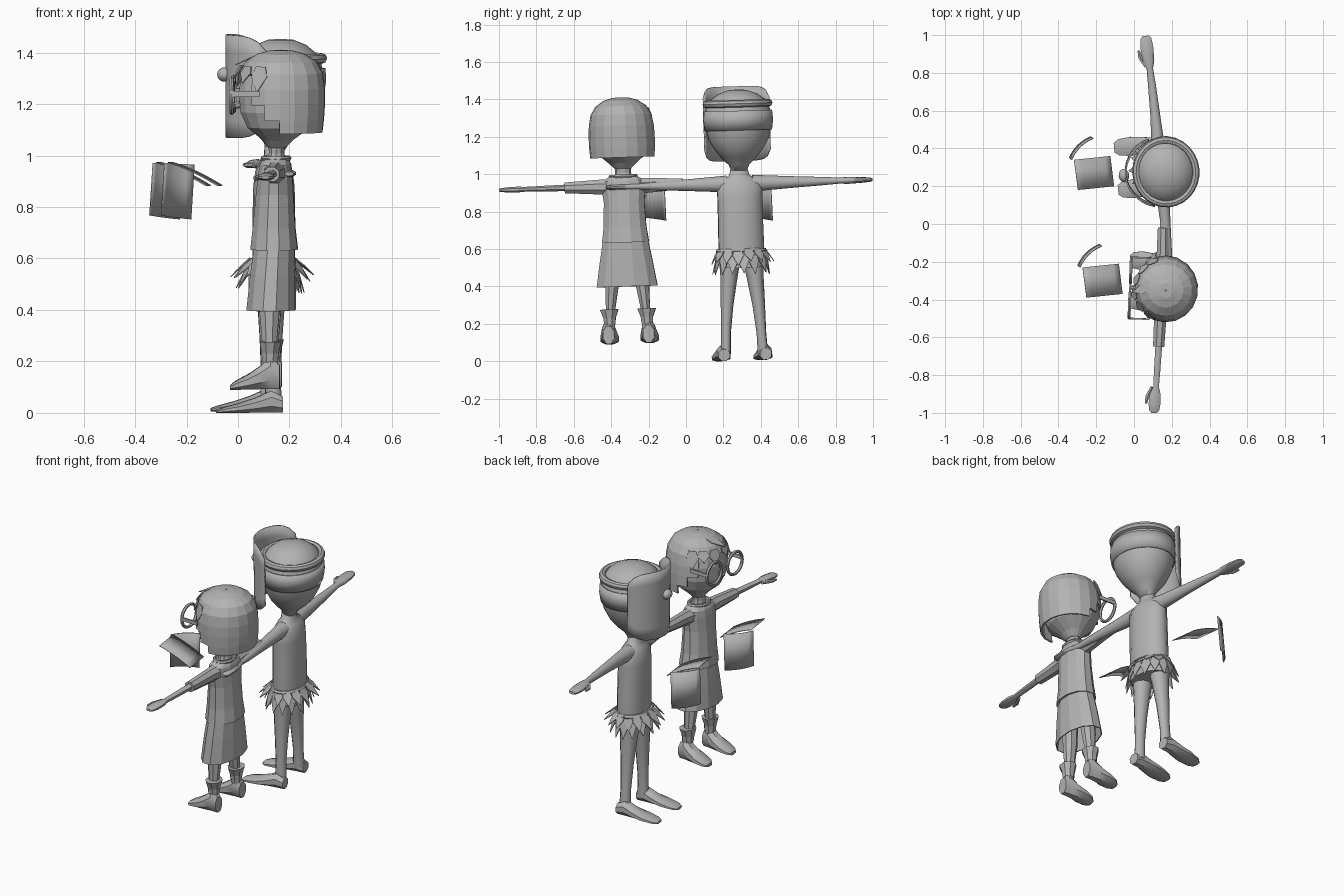
import bpy, bmesh, math, random
from mathutils import Matrix, Vector

if "Cube" in bpy.data.objects:
    bpy.data.objects.remove(bpy.data.objects["Cube"])

random.seed(4)
GREY = bpy.data.materials.new("plain grey")
GREY.diffuse_color = (0.45, 0.45, 0.45, 1)
GREY.use_nodes = True
GREY.node_tree.nodes["Principled BSDF"].inputs["Base Color"].default_value = GREY.diffuse_color
FRAME = Matrix()  # placement of the figure being built


def finish(name, bm, smooth=None, thick=0):
    bmesh.ops.recalc_face_normals(bm, faces=bm.faces)
    bm.transform(FRAME)
    me = bpy.data.meshes.new(name)
    bm.to_mesh(me)
    bm.free()
    me.materials.append(GREY)
    ob = bpy.data.objects.new(name, me)
    bpy.context.collection.objects.link(ob)
    if thick:
        mod = ob.modifiers.new("thickness", 'SOLIDIFY')
        mod.thickness = thick
    if smooth:
        bpy.ops.object.select_all(action='DESELECT')
        ob.select_set(True)
        bpy.context.view_layer.objects.active = ob
        bpy.ops.object.shade_smooth_by_angle(angle=math.radians(smooth))
    return ob


def loft(name, axis, rings, n=12, caps=True, smooth=None, thick=0, keep=None):
    """Elliptical rings (position, centre a, centre b, radius a, radius b) along an axis."""
    order = {'x': (1, 2, 0), 'y': (0, 2, 1), 'z': (0, 1, 2)}[axis]
    bm = bmesh.new()
    rows = []
    for p, ca, cb, ra, rb in rings:
        row = []
        for i in range(n):
            t = 2 * math.pi * (i + 0.5) / n
            co = [0, 0, 0]
            for k, v in zip(order, (ca + ra * math.cos(t), cb + rb * math.sin(t), p)):
                co[k] = v
            row.append(bm.verts.new(co))
        rows.append(row)
    for r0, r1 in zip(rows, rows[1:]):
        for i in range(n):
            j = (i + 1) % n
            bm.faces.new((r0[i], r0[j], r1[j], r1[i]))
    if caps:
        bm.faces.new(rows[0])
        bm.faces.new(rows[-1])
    if keep:
        bad = [f for f in bm.faces if not keep(f.calc_center_median())]
        bmesh.ops.delete(bm, geom=bad, context='FACES')
    return finish(name, bm, smooth, thick)


def ring(name, centre, rx, ry, r, normal_x=False, n=20, m=6):
    """Elliptical tube ring, flat or facing along x."""
    bm = bmesh.new()
    vs = []
    for i in range(n):
        t = 2 * math.pi * i / n
        for j in range(m):
            u = 2 * math.pi * j / m
            a, b = (rx + r * math.cos(u)) * math.cos(t), (ry + r * math.cos(u)) * math.sin(t)
            c = r * math.sin(u)
            off = Vector((c, a, b)) if normal_x else Vector((a, b, c))
            vs.append(bm.verts.new(Vector(centre) + off))
    for i in range(n):
        for j in range(m):
            k, l = (i + 1) % n, (j + 1) % m
            bm.faces.new((vs[i*m+j], vs[k*m+j], vs[k*m+l], vs[i*m+l]))
    return finish(name, bm, 40)


def box(name, centre, size):
    bm = bmesh.new()
    bmesh.ops.create_cube(bm, size=1, matrix=Matrix.Translation(centre) @ Matrix.Diagonal((*size, 1)))
    return finish(name, bm)


def leaves(name, items):
    """Kite-shaped leaves: (base, tip, half-width direction)."""
    bm = bmesh.new()
    for base, tip, w in items:
        base, tip, w = Vector(base), Vector(tip), Vector(w)
        mid = base.lerp(tip, 0.4)
        v = [bm.verts.new(p) for p in (base - w * 0.6, base + w * 0.6, mid + w, tip, mid - w)]
        bm.faces.new(v)
    return finish(name, bm, thick=0.004)


def panel(name, corners, bow, n=6):
    """Sheet through four corners, bowed between the first and second sides."""
    a, b, c, d = [Vector(p) for p in corners]
    bm = bmesh.new()
    rows = []
    for i in range(n + 1):
        t = i / n
        o = Vector(bow) * 4 * t * (1 - t)
        rows.append([bm.verts.new(a.lerp(b, t) + o), bm.verts.new(d.lerp(c, t) + o)])
    for p, q in zip(rows, rows[1:]):
        bm.faces.new((p[0], q[0], q[1], p[1]))
    return finish(name, bm, 30, 0.004)


def foot(name, y, z, toe, heel, h, w):
    L = heel - toe
    prof = ((0, .15, .5), (.1, .25, .85), (.35, .45, 1), (.6, .7, .85), (.82, 1, .7), (1, .75, .6))
    loft(name, 'x', [(toe + L*t, y, z + h*k/2, w*s, h*k/2) for t, k, s in prof], 8, smooth=35)


def place(x, y, yaw, roll):
    p = Vector((x, y, 0.97))
    return (Matrix.Translation(p) @ Matrix.Rotation(yaw, 4, 'Z') @ Matrix.Rotation(roll, 4, 'X')
            @ Matrix.Translation((-x, 0, -0.97)))


# ---------- tall figure ----------
FRAME = place(0.14, 0.285, 0.095, 0.03)
loft("tall_torso", 'z', [(z, .14, 0, a, b) for z, a, b in (
    (.50, .085, .12), (.60, .083, .124), (.75, .083, .122), (.88, .08, .122), (.94, .072, .125),
    (.975, .055, .09), (.995, .04, .055), (1.05, .036, .04))], 16, smooth=50)
loft("tall_head", 'z', [(z, x, 0, a, b) for z, x, a, b in (
    (1.02, .145, .036, .042), (1.05, .15, .05, .055), (1.09, .158, .09, .095), (1.13, .162, .122, .128),
    (1.19, .165, .15, .162), (1.25, .165, .163, .176), (1.31, .165, .166, .179), (1.36, .165, .158, .17),
    (1.40, .165, .136, .145), (1.43, .165, .1, .105), (1.45, .165, .05, .05), (1.453, .165, .01, .01))],
    24, smooth=60)
ring("head_band", (.168, 0, 1.378), .158, .168, .02, n=28, m=8)
loft("mask_strap", 'z', [(1.235, .165, 0, .167, .181), (1.29, .167, 0, .175, .188), (1.34, .167, 0, .172, .184)],
     24, caps=False, smooth=50, thick=.008)
for s in (-1, 1):
    loft("tall_arm", 'y', [(s*y, x, .95, a, b) for y, x, a, b in (
        (.07, .14, .045, .045), (.14, .14, .036, .04), (.30, .14, .027, .03), (.45, .138, .022, .022),
        (.54, .135, .018, .016), (.58, .132, .032, .019), (.65, .13, .036, .016), (.70, .13, .03, .012),
        (.715, .13, .018, .008))], 10, smooth=50)
    loft("tall_thumb", 'y', [(s*.55, .118, .948, .012, .012), (s*.60, .092, .945, .014, .011),
                             (s*.64, .085, .945, .007, .006)], 6, smooth=50)
    loft("tall_leg", 'z', [(z, .13, s*y, a, b) for z, y, a, b in (
        (.55, .062, .062, .058), (.45, .07, .05, .046), (.30, .085, .038, .034), (.15, .095, .03, .026),
        (.04, .1, .034, .028))], 10, smooth=50)
    foot("tall_foot", s*.112, .002, -.093, .165, .09, .055)
# leaf skirt in two staggered rows
items = []
for row, n in ((0, 15), (1, 15)):
    for i in range(n):
        t = 2 * math.pi * (i + row / 2) / n
        c, s = math.cos(t), math.sin(t)
        k = random.uniform(-.015, .015)
        drop = .475 + .045 * row + k
        items.append(((.135 + .086*c, .125*s, .585 + .015*row),
                      (.135 + (.13 + .025*row + k)*c, (.162 + k)*s, drop), (-s*.024, c*.03, 0)))
leaves("leaf_skirt", items)
ring("skirt_belt", (.138, 0, .59), .086, .126, .012)
# curved mask over the face, with rounded corners and a round nose
bm = bmesh.new()
N, M = 14, 6
grid = []
for i in range(N + 1):
    t = 2 * i / N - 1
    a = math.radians(72) * t
    half = .2 * (1 - .3 * abs(t) ** 6)
    grid.append([bm.verts.new((.155 - .205 * math.cos(a), .188 * math.sin(a), 1.27 + half * (2*j/M - 1)))
                 for j in range(M + 1)])
for i in range(N):
    for j in range(M):
        bm.faces.new((grid[i][j], grid[i+1][j], grid[i+1][j+1], grid[i][j+1]))
finish("face_mask", bm, 50, .008)
bm = bmesh.new()
bmesh.ops.create_uvsphere(bm, u_segments=12, v_segments=8, radius=1,
                          matrix=Matrix.Translation((-.055, 0, 1.315)) @ Matrix.Diagonal((.028, .036, .028, 1)))
finish("mask_nose", bm, 60)

# ---------- short figure ----------
FRAME = place(0.145, -0.335, -0.04, 0.035)
loft("tunic", 'z', [(z, x, 0, a, b) for z, x, a, b in (
    (.635, .14, .095, .13), (.72, .14, .085, .118), (.85, .143, .075, .112), (.93, .145, .068, .122),
    (.965, .146, .062, .115), (.99, .148, .05, .075))], 12)
loft("skirt", 'z', [(.66, .142, 0, .08, .122), (.54, .135, 0, .09, .145), (.40, .128, 0, .098, .168)],
     12, caps=False, thick=.006)
ring("collar", (.148, 0, .99), .05, .068, .01, n=12)
loft("short_neck", 'z', [(.97, .15, 0, .04, .05), (1.01, .15, 0, .031, .042), (1.06, .152, 0, .035, .046)], 10)
loft("short_head", 'z', [(z, x, 0, a, b) for z, x, a, b in (
    (1.03, .152, .034, .045), (1.06, .155, .06, .075), (1.11, .16, .125, .135), (1.17, .16, .152, .158),
    (1.25, .16, .158, .162), (1.33, .16, .145, .145), (1.38, .16, .095, .1), (1.395, .16, .02, .02))], 16)
loft("bob_hair", 'z', [(z, .168, 0, a, b) for z, a, b in (
    (1.09, .162, .172), (1.14, .168, .176), (1.2, .172, .177), (1.26, .172, .174), (1.32, .164, .163),
    (1.365, .14, .136), (1.395, .095, .092), (1.41, .04, .04), (1.411, .004, .004))], 18, caps=False, thick=.01,
     keep=lambda c: c.z > 1.335 or c.x > .08 + max(0, 1.22 - c.z) * 1.1)
# pointed fringe and a loose lock
items = []
for a, z in ((-62, 1.25), (-36, 1.285), (-10, 1.30), (18, 1.27), (42, 1.29), (64, 1.25)):
    c, s = math.cos(math.radians(a)), math.sin(math.radians(a))
    items.append(((.165 - .152*c, .152*s, 1.35), (.16 - .174*c, .176*s, z), (.035*s, .035*c, 0)))
items.append(((.08, .02, 1.395), (-.01, -.02, 1.355), (0, .03, 0)))
leaves("fringe", items)
loft("short_nose", 'x', [(-.022, 0, 1.195, .006, .006), (-.008, 0, 1.195, .016, .014),
                         (.02, 0, 1.20, .014, .016)], 8)
# round spectacles
box("spectacle_bridge", (-.02, 0, 1.245), (.01, .04, .01))
for s in (-1, 1):
    ring("spectacle_rim", (-.02, s*.093, 1.236), .066, .066, .009, normal_x=True)
    box("spectacle_arm", (.035, s*.162, 1.245), (.11, .008, .022))
    loft("short_arm", 'y', [(s*y, x, .938, a, b) for y, x, a, b in (
        (.25, .145, .02, .02), (.45, .14, .018, .016), (.53, .138, .016, .014), (.565, .135, .03, .017),
        (.62, .133, .034, .015), (.655, .133, .028, .011), (.668, .133, .016, .007))], 8, smooth=45)
    loft("short_thumb", 'y', [(s*.53, .118, .936, .011, .011), (s*.58, .095, .933, .013, .01),
                              (s*.62, .088, .933, .006, .005)], 6)
    loft("sleeve", 'y', [(s*.08, .146, .935, .045, .045), (s*.14, .146, .936, .036, .042),
                         (s*.315, .143, .938, .032, .031)], 8)
    loft("short_leg", 'z', [(.55, .13, s*.075, .05, .045), (.40, .125, s*.082, .042, .038),
                            (.27, .125, s*.094, .03, .026), (.18, .13, s*.1, .03, .028)], 8)
    loft("boot_cuff", 'z', [(.20, .128, s*.1, .032, .032), (.235, .128, s*.1, .036, .036),
                            (.28, .13, s*.1, .046, .054)], 8)
    foot("short_boot", s*.107, .092, -.028, .165, .135, .054)

# ---------- floating folded sheets, one beside each figure ----------
for dx, dy in ((0, 0), (.045, -.57)):
    FRAME = Matrix.Translation((dx, dy, 0))
    panel("sloping_sheet", ((-.317, .34, .975), (-.125, .36, .885), (-.105, .20, .885), (-.296, .18, .975)),
          (0, 0, .008))
    panel("hanging_sheet", ((-.332, .34, .972), (-.215, .455, .965), (-.228, .465, .752), (-.345, .35, .768)),
          (-.012, .012, 0))
